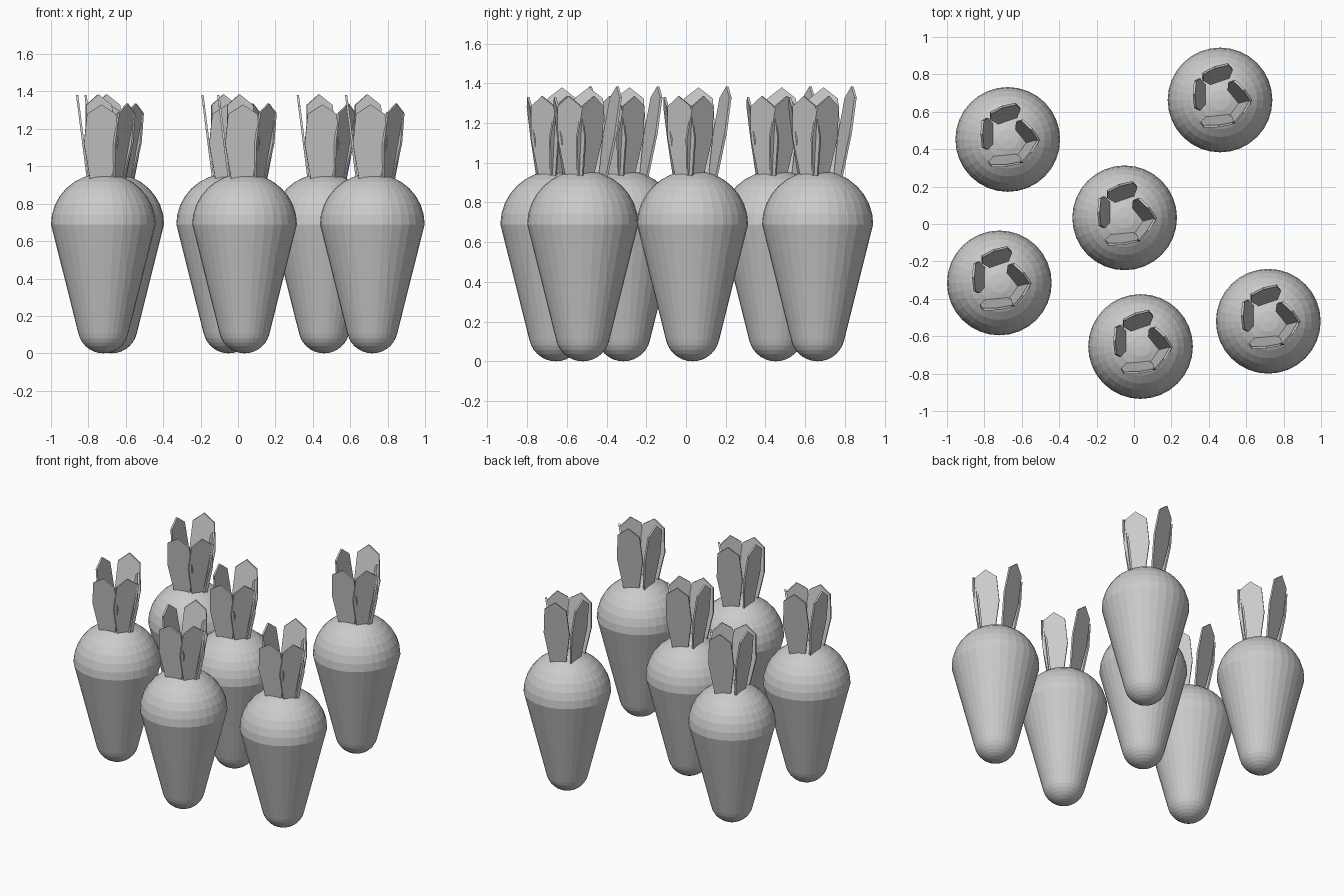
import bpy, bmesh, math
from mathutils import Vector

if "Cube" in bpy.data.objects:
    bpy.data.objects.remove(bpy.data.objects["Cube"])

SEG = 32


def mesh_from(bm, name):
    bmesh.ops.recalc_face_normals(bm, faces=bm.faces)
    me = bpy.data.meshes.new(name)
    bm.to_mesh(me)
    bm.free()
    return me


def root_mesh():
    # lathed profile: small round tip, tapering cone, domed shoulder
    prof = [(0, 0)]
    r, tilt = 0.137, math.radians(13.5)
    for i in range(1, 8):
        a = -math.pi / 2 + (math.pi / 2 - tilt) * i / 7
        prof.append((r * math.cos(a), r + r * math.sin(a)))
    R, cz = 0.28, 0.69
    for i in range(8):
        a = math.pi / 2 * i / 8
        prof.append((R * math.cos(a), cz + 0.272 * math.sin(a)))
    prof.append((0, cz + 0.272))
    bm = bmesh.new()
    vs = [bm.verts.new((x, 0, z)) for x, z in prof]
    es = [bm.edges.new(p) for p in zip(vs, vs[1:])]
    bmesh.ops.spin(bm, geom=vs + es, cent=(0, 0, 0), axis=(0, 0, 1),
                   angle=2 * math.pi, steps=SEG)
    bmesh.ops.remove_doubles(bm, verts=bm.verts, dist=1e-4)
    return mesh_from(bm, "root")


def leaf_mesh(face, base, lean, top, half, thick=0.012):
    # thin pointed blade facing outward, leaning away from the centre
    n = Vector((math.cos(math.radians(face)), math.sin(math.radians(face)), 0))
    t = Vector((-n.y, n.x, 0))
    z0 = 0.91
    outline = [(0.58, 0), (1, 0.5), (0.85, 0.88), (0, 1)]
    pts = outline + [(-u, v) for u, v in reversed(outline[:-1])]
    bm = bmesh.new()
    sides = []
    for s in (-0.5, 0.5):
        sides.append([bm.verts.new(Vector((base[0], base[1], z0)) + t * u * half
                                   + n * (lean * v + s * thick)
                                   + Vector((0, 0, (top - z0) * v)))
                      for u, v in pts])
        bm.faces.new(sides[-1])
    a, b = sides
    for i in range(len(pts)):
        j = (i + 1) % len(pts)
        bm.faces.new((a[i], a[j], b[j], b[i]))
    return mesh_from(bm, "leaf")


# facing angle, base position, outward lean, tip height, half width
LEAVES = [
    (180, (-0.080, 0.030), 0.06, 1.38, 0.085),
    (276, (-0.015, -0.085), 0.055, 1.33, 0.092),
    (325, (0.085, -0.040), 0.05, 1.335, 0.083),
    (40, (0.075, 0.010), 0.07, 1.335, 0.083),
    (110, (0.000, 0.100), 0.08, 1.385, 0.085),
]
SPOTS = [(-0.675, 0.452), (0.46, 0.663), (-0.05, 0.033),
         (-0.72, -0.315), (0.035, -0.655), (0.718, -0.52)]

root = root_mesh()
leaves = [leaf_mesh(*l) for l in LEAVES]

# six carrots sharing the same meshes
for k, (x, y) in enumerate(SPOTS, 1):
    parts = [("carrot_root", root)] + [(f"carrot_leaf_{i}", m) for i, m in enumerate(leaves, 1)]
    for name, me in parts:
        ob = bpy.data.objects.new(f"{name}_{k}", me)
        ob.location = (x, y, 0)
        bpy.context.collection.objects.link(ob)
